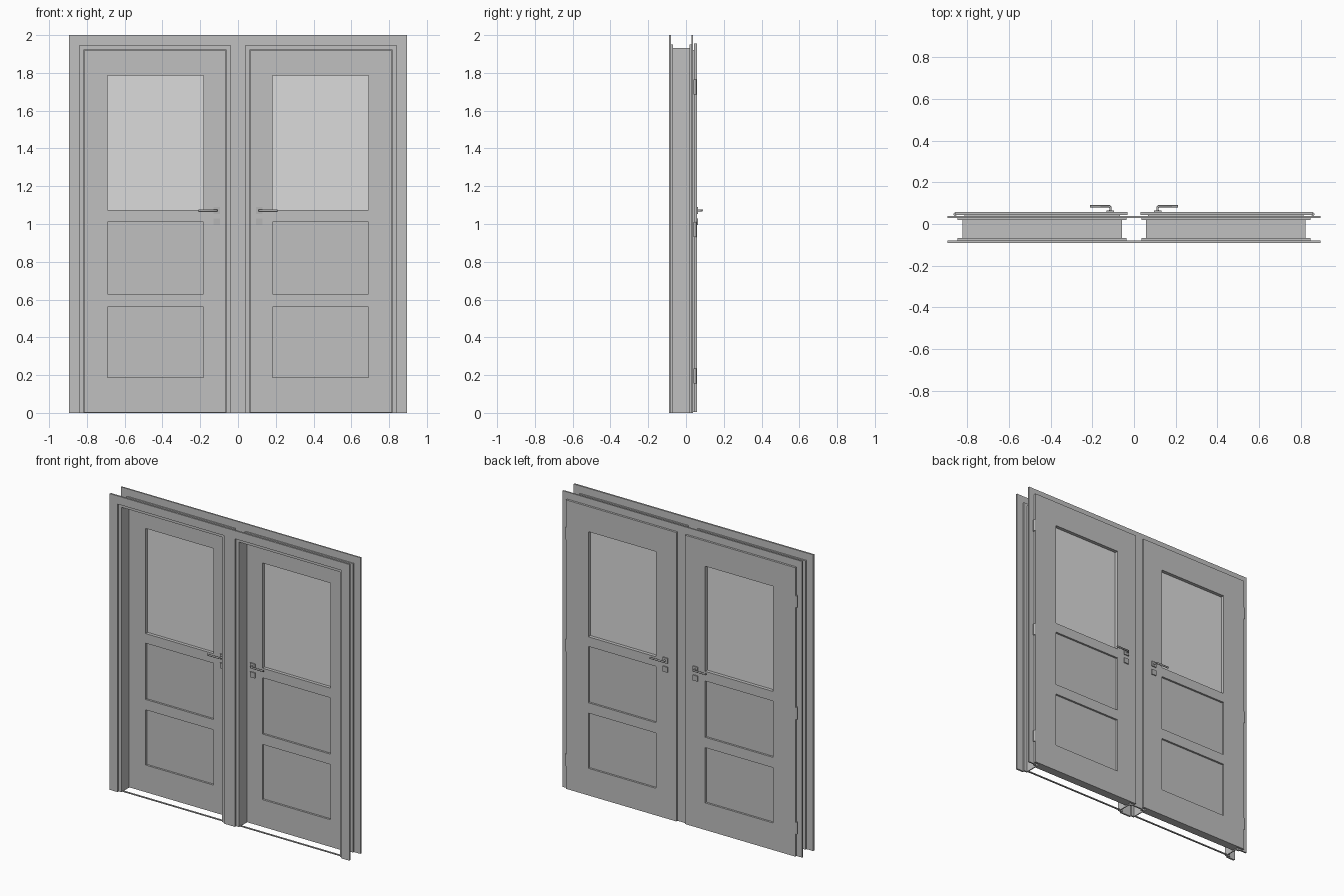
import bpy, bmesh, math
from mathutils import Matrix

if "Cube" in bpy.data.objects:
    bpy.data.objects.remove(bpy.data.objects["Cube"])


def material(name, r, g, b):
    m = bpy.data.materials.new(name)
    m.diffuse_color = (r, g, b, 1)
    m.use_nodes = True
    m.node_tree.nodes["Principled BSDF"].inputs["Base Color"].default_value = m.diffuse_color
    return m


PAINT = material("grey_paint", 0.53, 0.53, 0.53)
GLASS = material("pale_glass", 0.71, 0.71, 0.71)
METAL = material("grey_metal", 0.46, 0.46, 0.46)


def finish(bm, name, mat):
    bmesh.ops.remove_doubles(bm, verts=bm.verts, dist=1e-5)
    bmesh.ops.recalc_face_normals(bm, faces=bm.faces)
    me = bpy.data.meshes.new(name)
    bm.to_mesh(me)
    bm.free()
    me.materials.append(mat)
    ob = bpy.data.objects.new(name, me)
    bpy.context.collection.objects.link(ob)
    return ob


def plate(name, y0, y1, outer, holes=(), mat=PAINT, side=1):
    """Upright board with rectangular holes; rects are (x0, x1, z0, z1)."""
    rects = [outer, *holes]
    xs = sorted({v for r in rects for v in r[:2]})
    zs = sorted({v for r in rects for v in r[2:]})

    def solid(i, j):
        if not (0 <= i < len(xs) - 1 and 0 <= j < len(zs) - 1):
            return False
        cx, cz = (xs[i] + xs[i + 1]) / 2, (zs[j] + zs[j + 1]) / 2
        return not any(a < cx < b and c < cz < d for a, b, c, d in holes)

    bm = bmesh.new()

    def face(*pts):
        bm.faces.new([bm.verts.new((side * x, y, z)) for x, y, z in pts])

    for i in range(len(xs) - 1):
        for j in range(len(zs) - 1):
            if not solid(i, j):
                continue
            a, b, c, d = xs[i], xs[i + 1], zs[j], zs[j + 1]
            for y in (y0, y1):
                face((a, y, c), (b, y, c), (b, y, d), (a, y, d))
            for x, n in ((a, i - 1), (b, i + 1)):
                if not solid(n, j):
                    face((x, y0, c), (x, y1, c), (x, y1, d), (x, y0, d))
            for z, n in ((c, j - 1), (d, j + 1)):
                if not solid(i, n):
                    face((a, y0, z), (b, y0, z), (b, y1, z), (a, y1, z))
    return finish(bm, name, mat)


def hinge(name, x, y, z):
    bm = bmesh.new()
    bmesh.ops.create_cone(bm, cap_ends=True, segments=12, radius1=0.008, radius2=0.008,
                          depth=0.08, matrix=Matrix.Translation((x, y, z)))
    ob = finish(bm, name, METAL)
    for p in ob.data.polygons:
        p.use_smooth = abs(p.normal.z) < 0.5


def lever(name, pts):
    cu = bpy.data.curves.new(name, 'CURVE')
    cu.dimensions = '3D'
    cu.bevel_depth = 0.006
    cu.bevel_resolution = 2
    cu.use_fill_caps = True
    sp = cu.splines.new('POLY')
    sp.points.add(len(pts) - 1)
    for p, co in zip(sp.points, pts):
        p.co = (*co, 1)
    cu.materials.append(METAL)
    bpy.context.collection.objects.link(bpy.data.objects.new(name, cu))


# Full-width casings, front and back, with two door openings
openings = [(0.04, 0.838, 0, 1.945), (-0.838, -0.04, 0, 1.945)]
plate("front_casing", -0.091, -0.079, (-0.895, 0.895, 0, 2), openings)
plate("back_casing", 0.028, 0.038, (-0.895, 0.895, 0, 2), openings)

window = (0.183, 0.69, 1.075, 1.785)
mid_panel = (0.183, 0.69, 0.63, 1.01)
low_panel = (0.183, 0.69, 0.187, 0.56)
holes = [window, mid_panel, low_panel]

for s, tag in ((-1, "left"), (1, "right")):
    # Stepped frame lining
    inner = [(0.064, 0.816, 0, 1.924)]
    plate(tag + "_front_step", -0.079, -0.068, (0.037, 0.846, 0, 1.95), inner, side=s)
    plate(tag + "_back_step", 0.019, 0.028, (0.037, 0.846, 0, 1.95), inner, side=s)
    plate(tag + "_jamb", -0.068, 0.019, (0.057, 0.823, 0, 1.931), inner, side=s)
    plate(tag + "_threshold", -0.07, -0.06, (0.064, 0.816, 0, 0.006), side=s)

    # Door leaf with its overlapping back lip
    plate(tag + "_leaf", 0.0, 0.043, (0.067, 0.813, 0.004, 1.921), holes, side=s)
    plate(tag + "_leaf_lip", 0.043, 0.057, (0.032, 0.857, 0.004, 1.955), holes, side=s)
    plate(tag + "_middle_panel", 0.013, 0.044, mid_panel, side=s)
    plate(tag + "_lower_panel", 0.013, 0.044, low_panel, side=s)
    plate(tag + "_glass", 0.022, 0.034, window, mat=GLASS, side=s)

    # Handles and key plates on both faces
    for face_y, d, where in ((0.0, -1, "front"), (0.057, 1, "back")):
        ya, yb = sorted((face_y, face_y + d * 0.007))
        for z, part in ((1.072, "rose"), (1.012, "key_plate")):
            plate(f"{tag}_{where}_{part}", ya, yb,
                  (0.095, 0.131, z - 0.018, z + 0.018), mat=METAL, side=s)
        tip = face_y + d * 0.028
        lever(f"{tag}_{where}_lever", [
            (s * 0.113, face_y, 1.072), (s * 0.113, tip - d * 0.006, 1.072),
            (s * 0.119, tip, 1.072), (s * 0.21, tip, 1.072)])

    # Hinges on the outer edge
    for k, z in enumerate((0.195, 0.97, 1.725)):
        hinge(f"{tag}_hinge_{k + 1}", s * 0.858, 0.047, z)
